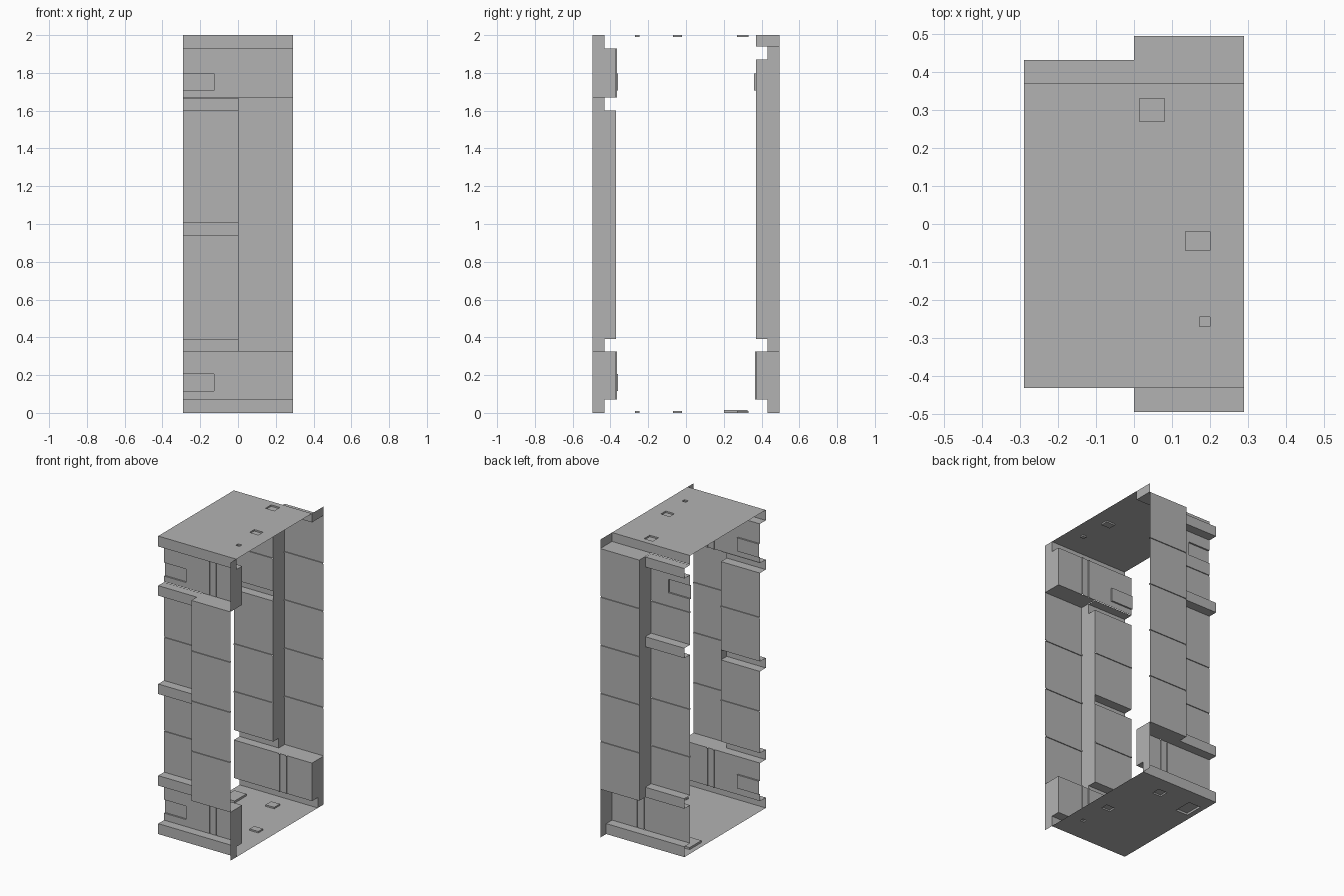
import bpy

if "Cube" in bpy.data.objects:
    bpy.data.objects.remove(bpy.data.objects["Cube"])

grey = bpy.data.materials.new("plain grey")
grey.use_nodes = True
colour = (0.45, 0.45, 0.45, 1)
grey.diffuse_color = colour
grey.node_tree.nodes["Principled BSDF"].inputs["Base Color"].default_value = colour

X = 0.29                             # half width
INNER, MID, OUTER = 0.37, 0.432, 0.495   # wall, ledge and panel distance
GROOVE = 0.006


def make(name, verts, faces):
    mesh = bpy.data.meshes.new(name)
    mesh.from_pydata(verts, [], faces)
    mesh.materials.append(grey)
    obj = bpy.data.objects.new(name, mesh)
    bpy.context.collection.objects.link(obj)
    return obj


def sheet(name, u0, u1, v0, v1, place, pockets=(), flip=False):
    """Thin rectangle with pockets (u0, u1, v0, v1, depth) pressed into it."""
    us, vs = {u0, u1}, {v0, v1}
    for a, b, c, d, _ in pockets:
        us |= {min(max(t, u0), u1) for t in (a, b)}
        vs |= {min(max(t, v0), v1) for t in (c, d)}
    us, vs = sorted(us), sorted(vs)

    def depth(i, j):
        u, v = (us[i] + us[i + 1]) / 2, (vs[j] + vs[j + 1]) / 2
        return max([p[4] for p in pockets
                    if p[0] < u < p[1] and p[2] < v < p[3]], default=0)

    verts, faces = [], []

    def quad(*pts):
        start = len(verts)
        verts.extend(place(*p) for p in pts)
        face = list(range(start, start + 4))
        faces.append(face[::-1] if flip else face)

    for i in range(len(us) - 1):
        for j in range(len(vs) - 1):
            a, b, c, d = us[i], us[i + 1], vs[j], vs[j + 1]
            h = depth(i, j)
            quad((a, c, h), (b, c, h), (b, d, h), (a, d, h))
            if i + 2 < len(us) and depth(i + 1, j) != h:
                k = depth(i + 1, j)
                quad((b, c, h), (b, c, k), (b, d, k), (b, d, h))
            if j + 2 < len(vs) and depth(i, j + 1) != h:
                k = depth(i, j + 1)
                quad((a, d, h), (b, d, h), (b, d, k), (a, d, k))
    make(name, verts, faces)


def wall(name, side, dist, x0, x1, z0, z1, pockets=()):
    """Upright sheet; side is -1 for front and 1 for back."""
    sheet(name, x0, x1, z0, z1,
          lambda u, v, d: (u, side * (dist - d), v), pockets, side > 0)


def strip(name, side, x0, x1, profile):
    """Extrude a bottom-to-top (distance, height) profile along x."""
    verts = [(x, side * d, z) for d, z in profile for x in (x0, x1)]
    faces = []
    for i in range(0, len(verts) - 2, 2):
        face = [i, i + 1, i + 3, i + 2]
        faces.append(face if side < 0 else face[::-1])
    make(name, verts, faces)


def ledge(name, side, z0, z1, x1=0.0):
    strip(name, side, -X, x1, [(INNER, z0), (MID, z0), (MID, z1), (INNER, z1)])


def plate(name, side, x, outline, flip):
    """Flat plate across x from a (distance, height) outline."""
    face = list(range(len(outline)))
    make(name, [(x, side * d, z) for d, z in outline],
         [face[::-1] if flip else face])


def seam(z):
    return (-X, X, z - 0.004, z + 0.004, GROOVE)


def upright(x):
    return (x - 0.004, x + 0.004, 0, 2, GROOVE)


def hatch(z):
    return (-X, -0.128, z, z + 0.09, 0.011)


def band(name, side, z0, z1, extra=()):
    wall(name, side, INNER, -X, X, z0, z1,
         [upright(0.05), upright(0.1), *extra])


# Roof and floor with small pressed pockets
pockets = [(0.015, 0.08, 0.27, 0.33, 0.01),
           (0.135, 0.2, -0.07, -0.02, 0.01),
           (0.172, 0.2, -0.27, -0.245, 0.01)]
sheet("roof", -X, X, -MID, INNER, lambda u, v, d: (u, v, 2 - d), pockets)
sheet("floor", -X, X, -MID, MID, lambda u, v, d: (u, v, d),
      pockets + [(-0.255, -0.165, 0.2, 0.325, 0.014)], True)

# Edge lips along the floor and the front of the roof
for side, label in ((-1, "front"), (1, "back")):
    strip(label + "_floor_lip", side, -X, X,
          [(MID, 0), (MID, 0.07), (INNER, 0.07)])
strip("front_roof_lip", -1, -X, X, [(INNER, 1.93), (MID, 1.93), (MID, 2)])

# Full-width bands above and below the tall panels
band("front_upper_band", -1, 1.67, 1.93, [hatch(1.708)])
band("front_lower_band", -1, 0.07, 0.325, [hatch(0.117)])
band("back_lower_band", 1, 0.07, 0.325)
wall("back_upper_band", 1, INNER, -X, X, 1.94, 2)

# Tall panels, ledges and recessed walls on both sides
LOW = 0.325
layout = {
    -1: ("front", 1.67, [0.94, 1.6], [0.67, 1.3], []),
    1: ("back", 1.94, [1.335, 1.87], [0.65, 0.97, 1.62], [hatch(1.708)]),
}
for side, (label, top, ledges, seams, hatches) in layout.items():
    count = round((top - LOW) / 0.33)
    step = (top - LOW) / count
    wall(label + "_tall_panel", side, OUTER, 0, X, LOW, top,
         [seam(LOW + step * n) for n in range(1, count)])
    strip(label + "_panel_top", side, 0, X, [(OUTER, top), (INNER, top)])
    strip(label + "_panel_bottom", side, 0, X, [(INNER, LOW), (OUTER, LOW)])
    lowest = LOW + 0.065
    plate(label + "_panel_side", side, 0,
          [(INNER, lowest), (INNER, top - 0.07), (MID, top - 0.07),
           (MID, top), (OUTER, top), (OUTER, LOW), (MID, LOW), (MID, lowest)],
          side > 0)
    # Ledges step out from the recessed wall sections between them
    starts = [LOW] + ledges
    for n, z in enumerate(starts):
        ledge(f"{label}_ledge_{n + 1}", side, z, z + 0.067)
        if n + 1 < len(starts):
            wall(f"{label}_recessed_wall_{n + 1}", side, INNER, -X, 0,
                 z + 0.067, starts[n + 1],
                 [s for s in [seam(t) for t in seams] + hatches
                  if z + 0.067 < s[2] < starts[n + 1]])

# End plates closing the bands
for side, label in ((-1, "front"), (1, "back")):
    plate(label + "_lower_end_plate", side, X,
          [(MID, 0), (OUTER, 0), (OUTER, LOW), (INNER, LOW),
           (INNER, 0.07), (MID, 0.07)], side < 0)
plate("front_upper_end_plate", -1, X,
      [(INNER, 1.67), (OUTER, 1.67), (OUTER, 2), (MID, 2),
       (MID, 1.93), (INNER, 1.93)], True)
plate("back_upper_end_plate", 1, X,
      [(INNER, 1.94), (OUTER, 1.94), (OUTER, 2), (INNER, 2)], False)
